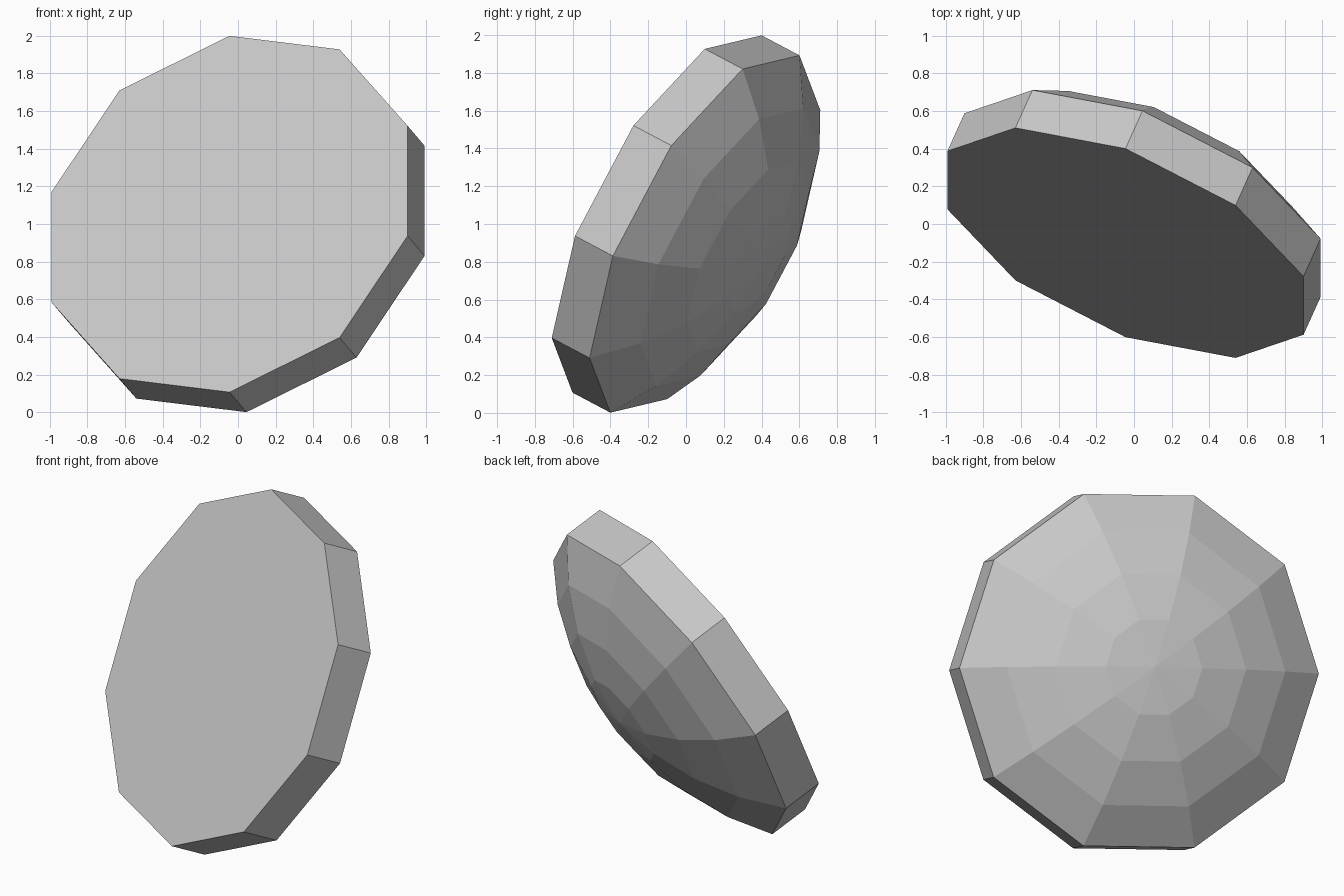
import bpy
import bmesh
from math import sin, cos, pi
from mathutils import Matrix, Vector

cube = bpy.data.objects.get("Cube")
if cube:
    bpy.data.objects.remove(cube, do_unlink=True)

SIDES = 10
RADIUS = 1.07
RIM = 0.244          # thickness of the straight rim
STEPS = 4            # facet bands in the dome
STEP_ANGLE = 0.169   # arc covered by each band

grey = bpy.data.materials.new("light_grey")
grey.use_nodes = True
colour = (0.57, 0.57, 0.57, 1.0)
grey.diffuse_color = colour
grey.node_tree.nodes["Principled BSDF"].inputs["Base Color"].default_value = colour

# Profile as (radius, height): flat face edge, rim edge, then the shallow dome
arc = STEPS * STEP_ANGLE
sphere = RADIUS / sin(arc)
profile = [(RADIUS, -RIM / 2)]
for i in range(STEPS, 0, -1):
    a = i * STEP_ANGLE
    profile.append((sphere * sin(a), RIM / 2 + sphere * (cos(a) - cos(arc))))
apex_height = RIM / 2 + sphere * (1 - cos(arc))

# Rings of vertices joined into the disc
bm = bmesh.new()
rings = []
for r, h in profile:
    rings.append([bm.verts.new((r * cos(2 * pi * k / SIDES), r * sin(2 * pi * k / SIDES), h))
                  for k in range(SIDES)])
apex = bm.verts.new((0, 0, apex_height))
bm.faces.new(rings[0])
for k in range(SIDES):
    n = (k + 1) % SIDES
    for low, high in zip(rings, rings[1:]):
        bm.faces.new((low[k], low[n], high[n], high[k]))
    bm.faces.new((rings[-1][k], rings[-1][n], apex))
bmesh.ops.recalc_face_normals(bm, faces=bm.faces[:])

# Tilt the disc so that the dome points back and down
up = Vector((0, 0.468, 0.884)).normalized()
axis = Vector((0.370, 0.821, -0.435))
axis = (axis - up * axis.dot(up)).normalized()
side = axis.cross(up)
tilt = Matrix((up, side, axis)).transposed().to_4x4()
bm.transform(Matrix.Translation((0, 0, 1)) @ tilt)

mesh = bpy.data.meshes.new("domed_disc")
bm.to_mesh(mesh)
bm.free()
mesh.materials.append(grey)
disc = bpy.data.objects.new("domed_disc", mesh)
bpy.context.collection.objects.link(disc)
